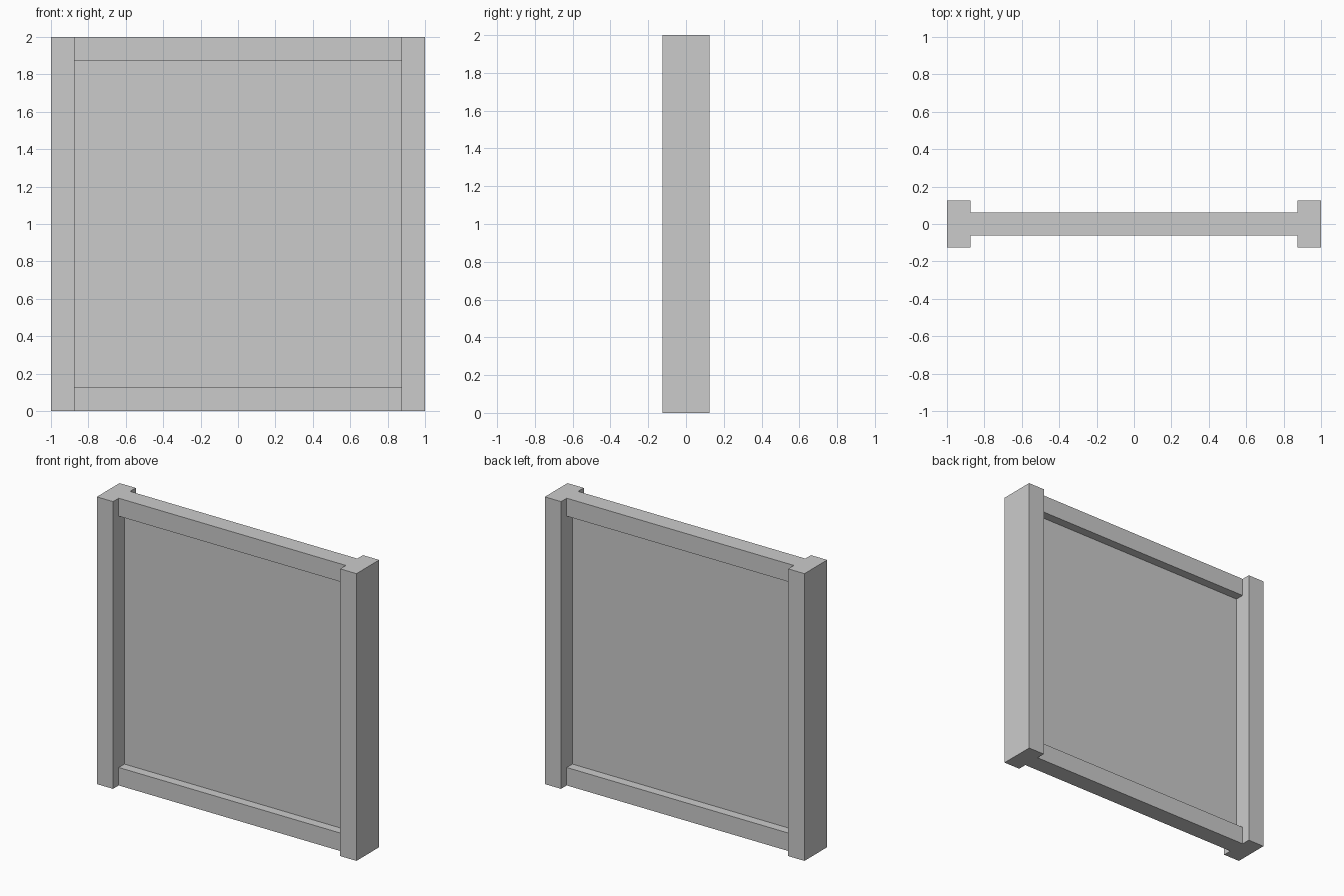
import bpy
import bmesh
from mathutils import Matrix

if "Cube" in bpy.data.objects:
    bpy.data.objects.remove(bpy.data.objects["Cube"])

HALF = 1.0      # half width of the panel unit
HEIGHT = 2.0
BAR = 0.125     # face width of every frame member


def add_object(name, bm):
    mesh = bpy.data.meshes.new(name)
    bm.to_mesh(mesh)
    bm.free()
    obj = bpy.data.objects.new(name, mesh)
    bpy.context.collection.objects.link(obj)
    return obj


def box(name, center, size):
    bm = bmesh.new()
    bmesh.ops.create_cube(bm, size=1.0,
                          matrix=Matrix.Translation(center) @ Matrix.Diagonal((*size, 1.0)))
    return add_object(name, bm)


# Thick full-height posts on both sides
for side, label in ((-1, "left"), (1, "right")):
    box(f"{label}_post", (side * (HALF - BAR / 2), 0, HEIGHT / 2), (BAR, 2 * BAR, HEIGHT))

# Thinner rails between the posts
inner_width = 2 * (HALF - BAR)
for z, label in ((BAR / 2, "bottom"), (HEIGHT - BAR / 2, "top")):
    box(f"{label}_rail", (0, 0, z), (inner_width, BAR, BAR))

# Single-sheet pane in the middle of the frame
bm = bmesh.new()
bmesh.ops.create_grid(bm, x_segments=1, y_segments=1, size=0.5,
                      matrix=Matrix.Translation((0, 0, HEIGHT / 2))
                      @ Matrix.Rotation(1.5707963, 4, 'X')
                      @ Matrix.Diagonal((inner_width, HEIGHT - 2 * BAR, 1.0, 1.0)))
add_object("pane", bm)
